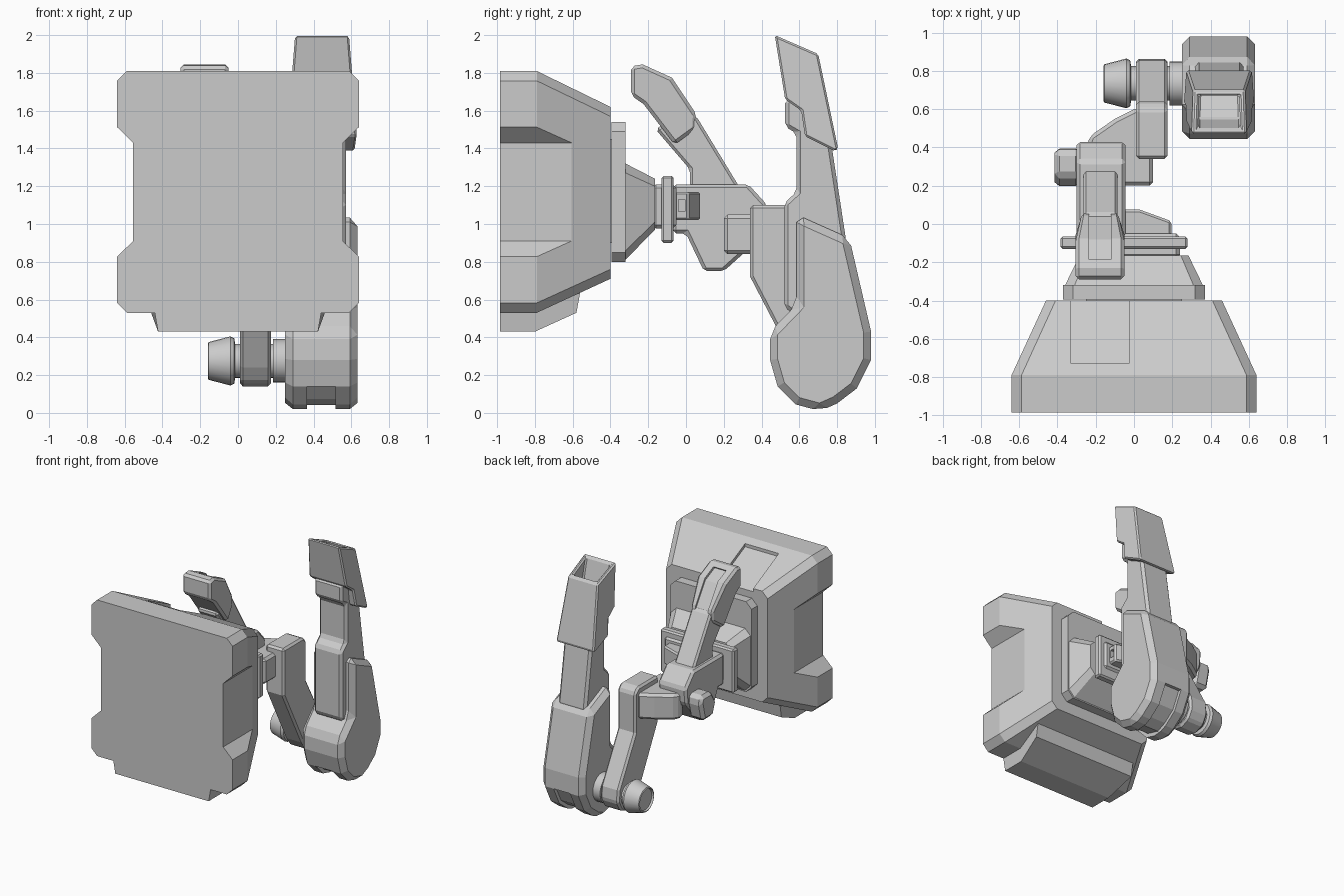
import bpy, bmesh, math
from mathutils import Vector

cube = bpy.data.objects.get("Cube")
if cube:
    bpy.data.objects.remove(cube, do_unlink=True)

grey = bpy.data.materials.new("plain grey")
grey.use_nodes = True
grey.diffuse_color = (0.6, 0.6, 0.6, 1)
grey.node_tree.nodes["Principled BSDF"].inputs["Base Color"].default_value = (0.6, 0.6, 0.6, 1)


def activate(ob):
    bpy.ops.object.select_all(action='DESELECT')
    ob.select_set(True)
    bpy.context.view_layer.objects.active = ob


def finish(name, bm, bevel=0):
    bmesh.ops.recalc_face_normals(bm, faces=bm.faces)
    me = bpy.data.meshes.new(name)
    bm.to_mesh(me)
    bm.free()
    me.materials.append(grey)
    ob = bpy.data.objects.new(name, me)
    bpy.context.collection.objects.link(ob)
    if bevel:
        add_bevel(ob, bevel)
    return ob


def add_bevel(ob, width):
    m = ob.modifiers.new("chamfer", 'BEVEL')
    m.width = width
    m.segments = 1
    m.limit_method = 'ANGLE'
    m.angle_limit = math.radians(35)
    activate(ob)
    bpy.ops.object.modifier_apply(modifier=m.name)


def loft(name, rings, bevel=0):
    bm = bmesh.new()
    vs = [[bm.verts.new(p) for p in r] for r in rings]
    n = len(vs[0])
    for a, b in zip(vs, vs[1:]):
        for i in range(n):
            bm.faces.new((a[i], a[(i + 1) % n], b[(i + 1) % n], b[i]))
    bm.faces.new(vs[0])
    bm.faces.new(vs[-1])
    return finish(name, bm, bevel)


def extrude(name, profile, axis, a, b, bevel=0):
    place = {'x': lambda p, t: (t, p[0], p[1]),
             'y': lambda p, t: (p[0], t, p[1]),
             'z': lambda p, t: (p[0], p[1], t)}[axis]
    return loft(name, [[place(p, t) for p in profile] for t in (a, b)], bevel)


def box(name, x, y, z, bevel=0):
    rect = [(x[0], z[0]), (x[1], z[0]), (x[1], z[1]), (x[0], z[1])]
    return extrude(name, rect, 'y', y[0], y[1], bevel)


def octagon(y, hw, z0, z1, c):
    # chamfered rectangle across x and z
    return [(-hw + c, y, z0), (hw - c, y, z0), (hw, y, z0 + c), (hw, y, z1 - c),
            (hw - c, y, z1), (-hw + c, y, z1), (-hw, y, z1 - c), (-hw, y, z0 + c)]


def widen(ob, centre, rule):
    for v in ob.data.vertices:
        v.co.x = centre + (v.co.x - centre) * rule(v.co)


def cut(ob, cutter):
    cutter.hide_render = True
    m = ob.modifiers.new("cut", 'BOOLEAN')
    m.operation = 'DIFFERENCE'
    m.solver = 'EXACT'
    m.object = cutter
    activate(ob)
    bpy.ops.object.modifier_apply(modifier=m.name)
    bpy.data.objects.remove(cutter, do_unlink=True)


def lathe_x(name, stations, y, z, n=24):
    rings = [[(x, y + r * math.cos(2 * math.pi * i / n), z + r * math.sin(2 * math.pi * i / n))
              for i in range(n)] for x, r in stations]
    ob = loft(name, rings)
    activate(ob)
    bpy.ops.object.shade_smooth_by_angle(angle=math.radians(25))
    return ob


# Head: chamfered box with tapered back, side recesses and a sunk top panel
head = loft("head", [octagon(-0.985, 0.64, 0.53, 1.81, 0.052),
                     octagon(-0.79, 0.64, 0.53, 1.81, 0.052),
                     octagon(-0.40, 0.46, 0.71, 1.62, 0.05)])
for s in (1, -1):
    notch = [(s * 0.555, 1.43), (s * 0.75, 1.62), (s * 0.75, 0.72), (s * 0.555, 0.91)]
    cut(head, extrude("recess_cutter", notch, 'y', -1.2, -0.45))
cut(head, extrude("panel_cutter", [(-0.73, 1.755), (-0.3, 1.545), (-0.3, 2), (-0.73, 2)],
                  'x', -0.33, -0.025))
chin = extrude("chin", [(-0.985, 0.43), (-0.8, 0.43), (-0.58, 0.53), (-0.56, 0.64), (-0.985, 0.64)],
               'x', -0.46, 0.46)
widen(chin, 0, lambda c: 0.92 if c.z < 0.5 else 1)

# Back plate, neck and flange
box("back_spacer", (-0.25, 0.25), (-0.42, -0.38), (0.9, 1.45))
loft("back_plate", [octagon(-0.395, 0.37, 0.80, 1.54, 0.05), octagon(-0.32, 0.37, 0.80, 1.54, 0.05)])
loft("neck_taper", [octagon(-0.33, 0.365, 0.80, 1.325, 0.05), octagon(-0.165, 0.285, 0.97, 1.24, 0.04)])
box("neck_block", (-0.30, 0.24), (-0.18, -0.05), (0.975, 1.21), 0.02)
box("flange", (-0.385, 0.28), (-0.13, -0.065), (0.90, 1.255), 0.012)

# Side lug with a socket in its end
lug = extrude("side_lug", [(-0.1, -0.07), (0.195, -0.07), (0.195, 0.015), (0.03, 0.075), (-0.1, 0.075)],
              'z', 1.02, 1.17, 0.012)
cut(lug, box("socket_cutter", (0.1, 0.3), (-0.04, -0.005), (1.065, 1.13)))

# Hub
extrude("hub", [(-0.07, 1.21), (0.33, 1.21), (0.43, 1.10), (0.42, 0.97), (0.30, 0.84), (0.2, 0.75),
                (0.095, 0.75), (0.0, 0.95), (-0.07, 0.95)], 'x', -0.30, -0.045, 0.018)
knob_shape = [(0.25, 1.05), (0.38, 1.05), (0.40, 1.0), (0.36, 0.84), (0.23, 0.84), (0.19, 0.95)]
knob = extrude("hub_knob", knob_shape, 'x', -0.415, -0.28, 0.025)

# Lever rising from the hub, wider at the grip
lever = extrude("lever", [(0.28, 1.20), (0.055, 1.57), (0.02, 1.62), (-0.02, 1.46), (0.02, 1.30), (0.02, 1.20)][:2]
                + [(-0.03, 1.60), (-0.16, 1.50), (0.02, 1.29), (0.02, 1.15), (0.28, 1.15)],
                'x', -0.265, -0.085, 0.015)
grip = extrude("lever_grip", [(-0.29, 1.835), (-0.23, 1.845), (-0.075, 1.775), (0.055, 1.58), (0.05, 1.50),
                              (-0.06, 1.42), (-0.225, 1.635), (-0.29, 1.68)], 'x', -0.305, -0.05, 0.018)
widen(grip, -0.1775, lambda c: 0.78 if c.y > 0 else 1)
cut(grip, extrude("groove_cutter", [(-0.20, 1.81), (-0.08, 1.755), (0.07, 1.53), (0.3, 1.6), (0, 2)],
                  'x', -0.235, -0.12))

# Link from the hub to the drop arm
extrude("link", [(-0.25, 0.40), (-0.23, 0.46), (-0.10, 0.55), (0.02, 0.61), (0.10, 0.5), (0.10, 0.2),
                 (-0.06, 0.2)], 'z', 0.84, 1.05, 0.02)

# Drop arm and hinge
extrude("drop_arm", [(0.34, 1.10), (0.60, 1.10), (0.64, 1.06), (0.64, 0.74), (0.855, 0.35), (0.865, 0.25),
                     (0.82, 0.17), (0.74, 0.14), (0.65, 0.16), (0.59, 0.24), (0.34, 0.72)],
        'x', 0.01, 0.175, 0.016)
lathe_x("hinge_cap", [(-0.145, 0.075), (-0.145, 0.085), (-0.16, 0.09), (-0.155, 0.10), (-0.04, 0.13),
                      (-0.02, 0.12), (-0.015, 0.09), (0.03, 0.09)], 0.735, 0.275)
lathe_x("hinge_pin", [(0.16, 0.09), (0.185, 0.09), (0.185, 0.115), (0.27, 0.115)], 0.735, 0.275)

# Lower leg with a groove round its foot
foot = [(0.98, 0.43), (0.98, 0.28), (0.905, 0.13), (0.80, 0.05), (0.71, 0.01), (0.58, 0.045),
        (0.485, 0.14), (0.445, 0.28), (0.445, 0.43)]
leg = extrude("lower_leg", [(0.585, 0.575), (0.585, 1.05), (0.865, 0.925)] + foot, 'x', 0.25, 0.632, 0.04)
hub_point = Vector((0.715, 0.3))
arc = [Vector(p) for p in foot[1:-2]]
groove = [hub_point + (p - hub_point) * 1.3 for p in arc]
groove += [hub_point + (p - hub_point) * 0.89 for p in reversed(arc)]
cut(leg, extrude("tread_cutter", groove, 'x', 0.365, 0.515))

# Upper strut
extrude("upper_strut", [(0.525, 1.66), (0.525, 1.515), (0.585, 1.48), (0.585, 1.17), (0.52, 1.11), (0.52, 0.56),
                        (0.6, 0.5), (0.8, 0.5), (0.845, 0.93), (0.77, 1.42), (0.70, 1.68)],
        'x', 0.32, 0.572, 0.02)

# Hollow sleeve on top of the strut
sleeve = extrude("top_sleeve", [(0.47, 2.0), (0.70, 1.90), (0.805, 1.40), (0.79, 1.385), (0.63, 1.465),
                                (0.61, 1.60), (0.525, 1.66)], 'x', 0.255, 0.635)
widen(sleeve, 0.445, lambda c: (0.19 - 0.078 * (c.z - 1.4)) / 0.19 * (0.9 if c.y > 0.65 else 1))
bm = bmesh.new()
bm.from_mesh(sleeve.data)
top = max(bm.faces, key=lambda f: f.calc_center_median().z)
bmesh.ops.inset_individual(bm, faces=[top], thickness=0.045)
well = bmesh.ops.extrude_discrete_faces(bm, faces=[top])["faces"][0]
bmesh.ops.translate(bm, verts=well.verts, vec=(0, 0.05, -0.2))
bm.to_mesh(sleeve.data)
bm.free()
add_bevel(sleeve, 0.02)
